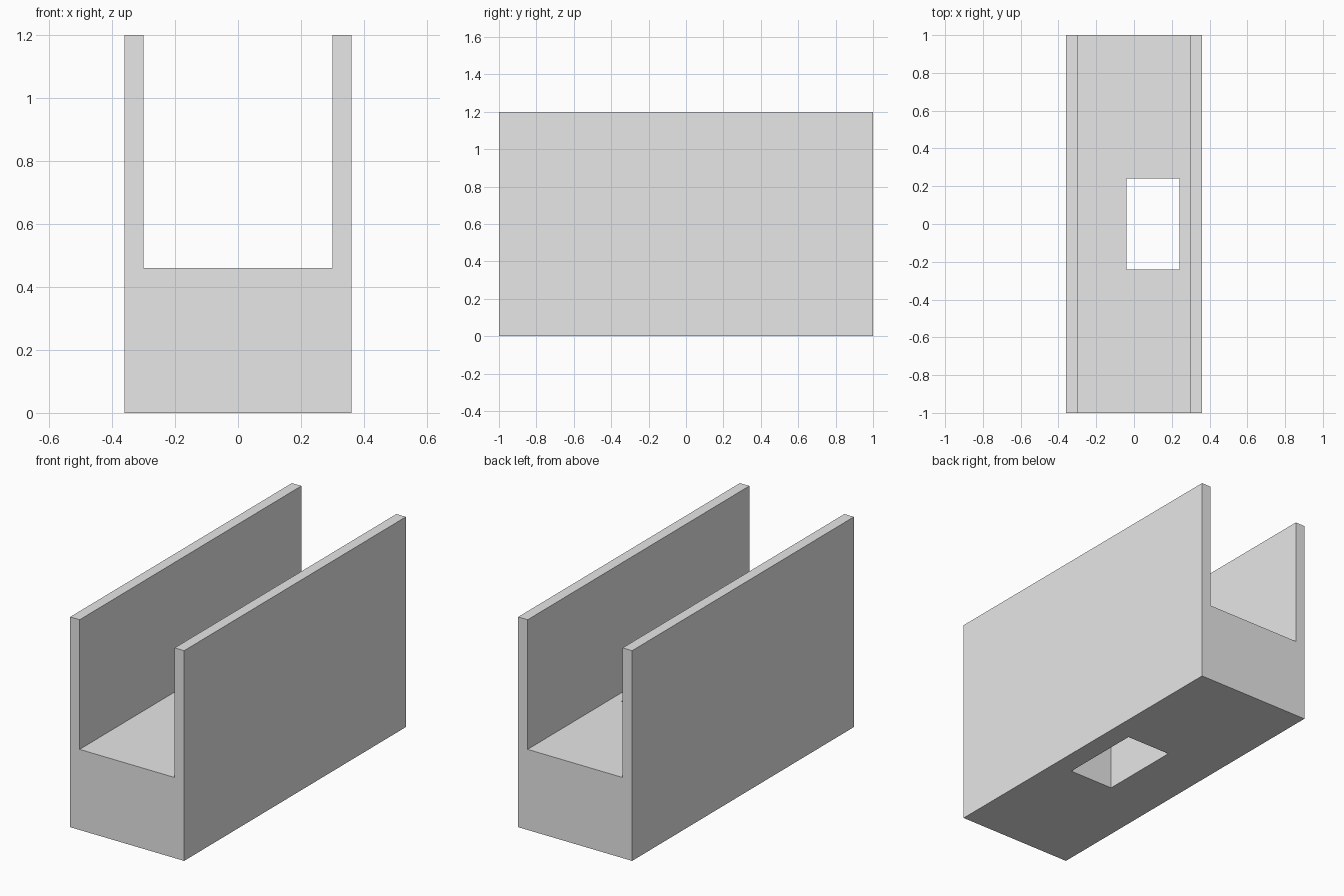
import bpy
import bmesh

cube = bpy.data.objects.get("Cube")
if cube:
    bpy.data.objects.remove(cube, do_unlink=True)

# Single light grey material
grey = bpy.data.materials.new("light grey")
grey.use_nodes = True
colour = (0.8, 0.8, 0.8, 1)
grey.diffuse_color = colour
grey.node_tree.nodes["Principled BSDF"].inputs["Base Color"].default_value = colour

HALF_W, INNER_W, HALF_L = 0.36, 0.30, 1.0
FLOOR, TOP = 0.46, 1.2


def add_object(name, bm):
    bmesh.ops.recalc_face_normals(bm, faces=bm.faces)
    mesh = bpy.data.meshes.new(name)
    bm.to_mesh(mesh)
    bm.free()
    mesh.materials.append(grey)
    obj = bpy.data.objects.new(name, mesh)
    bpy.context.collection.objects.link(obj)
    return obj


def extrude(name, profile, start, direction):
    """Extrude a closed profile of 3D points into a solid."""
    bm = bmesh.new()
    face = bm.faces.new([bm.verts.new(p) for p in profile])
    result = bmesh.ops.extrude_face_region(bm, geom=[face], use_keep_orig=True)
    moved = [g for g in result["geom"] if isinstance(g, bmesh.types.BMVert)]
    bmesh.ops.translate(bm, verts=moved, vec=direction)
    return add_object(name, bm)


# Channel body: thick base with two thin side walls
right_half = [(HALF_W, 0), (HALF_W, TOP), (INNER_W, TOP), (INNER_W, FLOOR)]
outline = right_half + [(-x, z) for x, z in reversed(right_half)]
channel = extrude("channel_body", [(x, -HALF_L, z) for x, z in outline],
                  -HALF_L, (0, 2 * HALF_L, 0))

# Off-centre rectangular opening through the base
opening = [(-0.04, -0.24), (0.24, -0.24), (0.24, 0.24), (-0.04, 0.24)]
cutter = extrude("opening_cutter", [(x, y, -0.1) for x, y in opening],
                 -0.1, (0, 0, FLOOR + 0.2))
cutter.hide_render = True
cutter.hide_viewport = True
cutter.display_type = 'WIRE'

cut = channel.modifiers.new("floor opening", 'BOOLEAN')
cut.operation = 'DIFFERENCE'
cut.solver = 'EXACT'
cut.object = cutter

# Bake the cut and drop the cutter
depsgraph = bpy.context.evaluated_depsgraph_get()
baked = bpy.data.meshes.new_from_object(channel.evaluated_get(depsgraph))
channel.modifiers.clear()
channel.data = baked
bpy.data.objects.remove(cutter, do_unlink=True)
